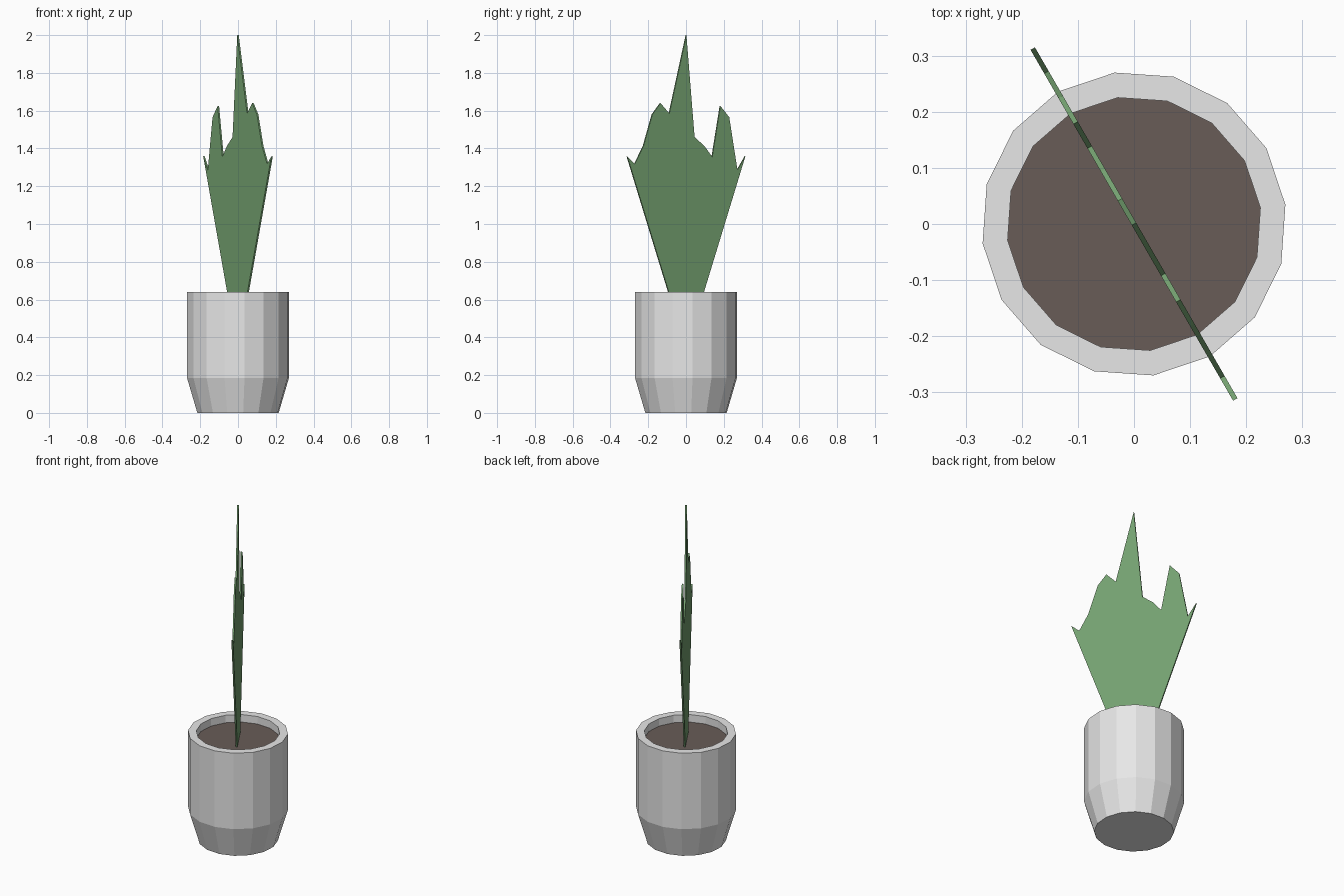
import bpy, bmesh, math

if "Cube" in bpy.data.objects:
    bpy.data.objects.remove(bpy.data.objects["Cube"])

SIDES = 16
TWIST = math.radians(7.3)


def material(name, rgb):
    m = bpy.data.materials.new(name)
    m.diffuse_color = (*rgb, 1)
    m.use_nodes = True
    m.node_tree.nodes["Principled BSDF"].inputs["Base Color"].default_value = m.diffuse_color
    return m


def finish(bm, name, mat):
    bmesh.ops.recalc_face_normals(bm, faces=bm.faces)
    me = bpy.data.meshes.new(name)
    bm.to_mesh(me)
    bm.free()
    me.materials.append(mat)
    ob = bpy.data.objects.new(name, me)
    bpy.context.collection.objects.link(ob)
    return ob


def ring(bm, r, z):
    return [bm.verts.new((r * math.cos(TWIST + i * math.tau / SIDES),
                          r * math.sin(TWIST + i * math.tau / SIDES), z))
            for i in range(SIDES)]


def lathe(name, profile, mat):
    """Faceted closed solid from (radius, height) pairs, capped at both ends."""
    bm = bmesh.new()
    rings = [ring(bm, r, z) for r, z in profile]
    for a, b in zip(rings, rings[1:]):
        for i in range(SIDES):
            j = (i + 1) % SIDES
            bm.faces.new((a[i], a[j], b[j], b[i]))
    bm.faces.new(rings[0])
    bm.faces.new(rings[-1])
    return finish(bm, name, mat)


grey = material("pot grey", (0.8, 0.8, 0.8))
brown = material("soil brown", (0.138, 0.107, 0.095))
green = material("leaf green", (0.178, 0.36, 0.165))

# Pot: tapered foot, straight wall, thick rim, recessed inside
lathe("pot", [(0.217, 0), (0.272, 0.185), (0.272, 0.64), (0.227, 0.64), (0.227, 0.57)], grey)

# Soil
lathe("soil", [(0.2275, 0.575), (0.2275, 0.595)], brown)

# Leaf cluster: thin jagged plate turned 60 degrees (sideways position, height)
outline = [(-0.09, 0.59), (-0.361, 1.36), (-0.312, 1.286), (-0.262, 1.565),
           (-0.208, 1.625), (-0.158, 1.355), (-0.11, 1.413), (-0.05, 1.46),
           (0, 2.0), (0.104, 1.585), (0.158, 1.64), (0.208, 1.58),
           (0.262, 1.413), (0.315, 1.318), (0.361, 1.358), (0.09, 0.59)]
bm = bmesh.new()
half = 0.0045
front = [bm.verts.new((s, -half, z)) for s, z in outline]
back = [bm.verts.new((s, half, z)) for s, z in outline]
bm.faces.new(front)
bm.faces.new(back[::-1])
for i in range(len(outline)):
    j = (i + 1) % len(outline)
    bm.faces.new((front[i], back[i], back[j], front[j]))
leaf = finish(bm, "leaf", green)
leaf.rotation_euler.z = math.radians(-60)
